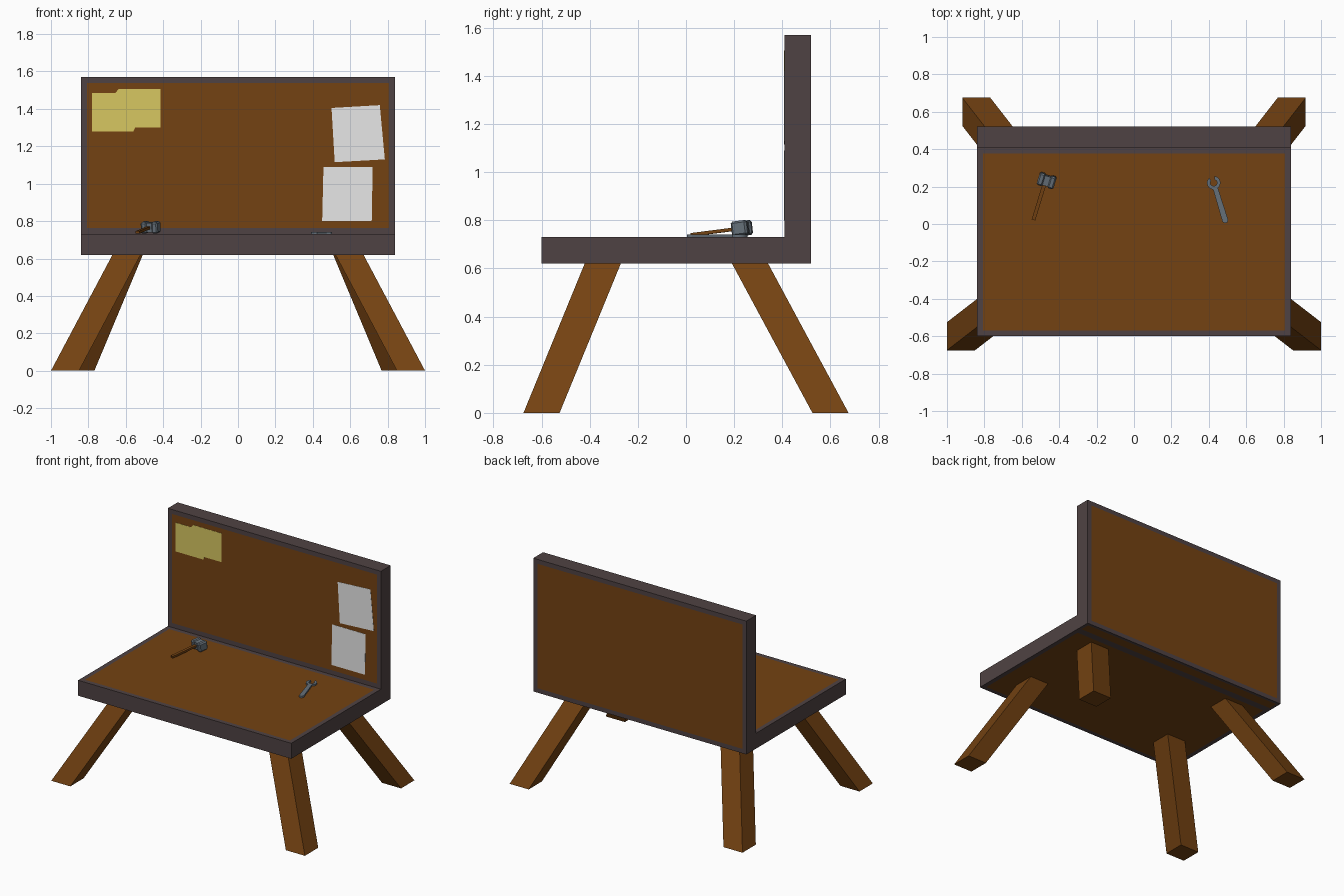
import bpy, bmesh, math
from mathutils import Matrix, Vector

if "Cube" in bpy.data.objects:
    bpy.data.objects.remove(bpy.data.objects["Cube"])


def material(name, rgb):
    m = bpy.data.materials.new(name)
    m.diffuse_color = (*rgb, 1)
    m.use_nodes = True
    m.node_tree.nodes["Principled BSDF"].inputs["Base Color"].default_value = m.diffuse_color
    return m


WOOD = material("brown wood", (0.175, 0.055, 0.006))
FRAME = material("dark frame", (0.078, 0.055, 0.056))
WHITE = material("white paper", (0.80, 0.80, 0.80))
YELLOW = material("yellow paper", (0.68, 0.57, 0.12))
STEEL = material("blue grey steel", (0.13, 0.16, 0.19))


def finish(bm, name, mats):
    bmesh.ops.recalc_face_normals(bm, faces=bm.faces)
    me = bpy.data.meshes.new(name)
    bm.to_mesh(me)
    bm.free()
    for m in mats:
        me.materials.append(m)
    ob = bpy.data.objects.new(name, me)
    bpy.context.collection.objects.link(ob)
    return ob


def prism(bm, pts, offset):
    """Closed polygon of 3D points swept along an offset."""
    lo = [bm.verts.new(p) for p in pts]
    hi = [bm.verts.new(Vector(p) + Vector(offset)) for p in pts]
    bm.faces.new(lo)
    bm.faces.new(hi)
    n = len(pts)
    for i in range(n):
        j = (i + 1) % n
        bm.faces.new((lo[i], lo[j], hi[j], hi[i]))


# Bench top and back board: one L profile, with wood panels inset in the frame
bm = bmesh.new()
profile = [(-0.60, 0.62), (0.41, 0.62), (0.52, 0.62), (0.52, 1.57),
           (0.41, 1.57), (0.41, 0.73), (-0.60, 0.73)]
prism(bm, [(-0.84, y, z) for y, z in profile], (1.68, 0, 0))
bmesh.ops.recalc_face_normals(bm, faces=bm.faces)
panels = []
for f in bm.faces:
    c, n = f.calc_center_median(), f.normal
    top = n.z > 0.9 and c.z < 1
    bottom = n.z < -0.9
    board = abs(n.y) > 0.9 and c.z > 1
    if top or bottom or board:
        panels.append((f, 0.03 if bottom and c.y > 0.41 else 0.045))
for f, width in panels:
    bmesh.ops.inset_region(bm, faces=[f], thickness=width)
    f.material_index = 1
finish(bm, "bench_top_and_back_board", [FRAME, WOOD])


# Splayed square legs: (side, foot x, foot y, top x, top y)
def leg(name, side, foot, top, half=0.075):
    bm = bmesh.new()
    bmesh.ops.create_cube(bm, size=1)
    for v in bm.verts:
        cx, cy, z = (*top, 0.622) if v.co.z > 0 else (*foot, 0.0)
        v.co = (side * cx + 2 * half * v.co.x, cy + 2 * half * v.co.y, z)
    finish(bm, name, [WOOD])


for side, tag in ((-1, "left"), (1, "right")):
    leg("front_leg_" + tag, side, (0.925, -0.60), (0.595, -0.345))
    leg("back_leg_" + tag, side, (0.843, 0.60), (0.583, 0.265))

# Paper notes pinned to the board
notes = {
    "yellow_note": (YELLOW, [(-0.78, 1.28), (-0.56, 1.28), (-0.55, 1.30), (-0.415, 1.30),
                             (-0.415, 1.505), (-0.64, 1.505), (-0.655, 1.485), (-0.78, 1.485)]),
    "upper_white_note": (WHITE, [(0.517, 1.115), (0.785, 1.13), (0.758, 1.42), (0.50, 1.405)]),
    "lower_white_note": (WHITE, [(0.45, 0.80), (0.715, 0.80), (0.72, 1.09), (0.457, 1.09)]),
}
for name, (mat, pts) in notes.items():
    bm = bmesh.new()
    prism(bm, [(x, 0.4095, z) for x, z in pts], (0, -0.0015, 0))
    finish(bm, name, [mat])


def box(name, mat, size, loc, frame, bevel=0.0):
    bm = bmesh.new()
    bmesh.ops.create_cube(bm, size=1, matrix=Matrix.Translation(loc) @ Matrix.Diagonal((*size, 1)))
    if bevel:
        bmesh.ops.bevel(bm, geom=bm.edges[:], offset=bevel, segments=1, affect='EDGES')
    ob = finish(bm, name, [mat])
    ob.matrix_world = frame


# Hammer lying on the bench, handle end touching the top
frame = (Matrix.Translation((-0.467, 0.232, 0.767)) @ Matrix.Rotation(math.radians(-17), 4, 'Z')
         @ Matrix.Rotation(math.radians(7), 4, 'X'))
box("hammer_handle", WOOD, (0.02, 0.235, 0.014), (-0.006, -0.105, 0), frame)
box("hammer_head", STEEL, (0.06, 0.054, 0.05), (0, 0, 0), frame)
for side, tag in ((-1, "left"), (1, "right")):
    box("hammer_face_" + tag, STEEL, (0.034, 0.068, 0.062), (side * 0.03, 0, 0), frame, 0.008)

# Open-ended wrench: handle with rounded foot and a C-shaped jaw
outline = [(0.016 * math.cos(a), 0.016 + 0.016 * math.sin(a))
           for a in (math.pi + math.pi * i / 6 for i in range(7))]
cy, R, r = 0.225, 0.036, 0.018
for i in range(9):
    a = math.radians(-68 + i * (68 + 65) / 8)
    outline.append((R * math.cos(a), cy + R * math.sin(a)))
for i in range(11):
    a = math.radians(55 - i * 290 / 10)
    outline.append((r * math.cos(a), cy + r * math.sin(a)))
for i in range(9):
    a = math.radians(115 + i * (68 + 65) / 8)
    outline.append((R * math.cos(a), cy + R * math.sin(a)))
bm = bmesh.new()
prism(bm, [(x, y, 0) for x, y in outline], (0, 0, 0.012))
wrench = finish(bm, "wrench", [STEEL])
wrench.matrix_world = Matrix.Translation((0.492, 0.005, 0.7295)) @ Matrix.Rotation(math.radians(17), 4, 'Z')
